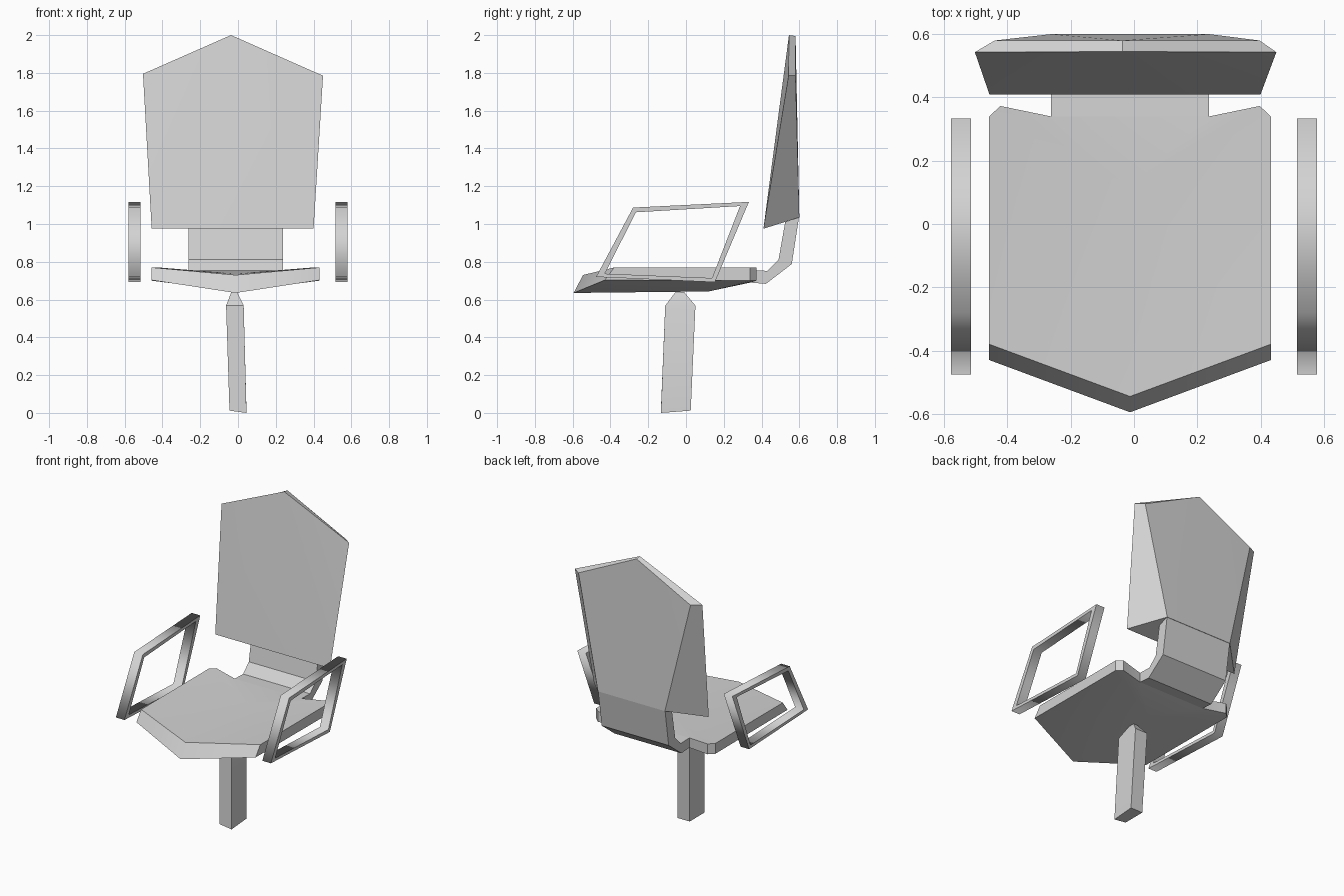
import bpy, bmesh, math

cube = bpy.data.objects.get("Cube")
if cube:
    bpy.data.objects.remove(cube, do_unlink=True)

grey = bpy.data.materials.new("light_grey")
grey.use_nodes = True
GREY = (0.65, 0.65, 0.65, 1)
grey.diffuse_color = GREY
for node in grey.node_tree.nodes:
    if node.type == 'BSDF_PRINCIPLED':
        node.inputs["Base Color"].default_value = GREY

CX = -0.0125  # centre line of seat and neck


def by_angle(edge):
    return edge.calc_face_angle(math.pi) > math.radians(30)


def by_side(edge):
    return any(abs(f.normal.x) > 0.9 for f in edge.link_faces)


def finish(name, bm, is_sharp=by_angle):
    """Turn a bmesh into a grey object, smooth except at sharp edges."""
    bmesh.ops.recalc_face_normals(bm, faces=bm.faces)
    bm.normal_update()
    for f in bm.faces:
        f.smooth = True
    for e in bm.edges:
        e.smooth = not is_sharp(e)
    mesh = bpy.data.meshes.new(name)
    bm.to_mesh(mesh)
    bm.free()
    mesh.materials.append(grey)
    obj = bpy.data.objects.new(name, mesh)
    bpy.context.scene.collection.objects.link(obj)
    return obj


def loft(bm, rings, closed=False):
    """Bridge rings of points with quads; returns the rings of vertices."""
    rings = [[bm.verts.new(p) for p in ring] for ring in rings]
    pairs = list(zip(rings, rings[1:]))
    if closed:
        pairs.append((rings[-1], rings[0]))
    for a, b in pairs:
        for i in range(len(a)):
            j = (i + 1) % len(a)
            bm.faces.new((a[i], a[j], b[j], b[i]))
    return rings


def fan(bm, hub, verts):
    for a, b in zip(verts, verts[1:]):
        bm.faces.new((hub, a, b))


# Seat: pointed front, shallow V section, notched rear corners
def seat_ring(tip, half):
    right = [(CX + x, y, z) for x, y, z in half]
    left = [(CX - x, y, z) for x, y, z in reversed(half)]
    return [(CX, *tip)] + right + left


bm = bmesh.new()
top = seat_ring((-0.545, 0.73), [(0.445, -0.38, 0.77), (0.445, 0.34, 0.77),
                                 (0.41, 0.373, 0.77), (0.25, 0.34, 0.755)])
bottom = seat_ring((-0.595, 0.635), [(0.445, -0.43, 0.703), (0.445, 0.34, 0.70),
                                     (0.41, 0.373, 0.70), (0.25, 0.34, 0.69)])
for ring, z in zip(loft(bm, [top, bottom]), (0.737, 0.643)):
    fan(bm, bm.verts.new((CX, 0.12, z)), ring + ring[:1])
finish("seat", bm)

# Neck: bent strap from the rear of the seat up to the backrest
profile = [(0.34, 0.755), (0.43, 0.752), (0.49, 0.812), (0.525, 1.01),
           (0.598, 1.035), (0.56, 0.788), (0.423, 0.683), (0.34, 0.69)]
bm = bmesh.new()
for ring in loft(bm, [[(CX + s * 0.25, y, z) for y, z in profile] for s in (-1, 1)]):
    bm.faces.new(ring)
finish("neck", bm)

# Backrest: five-sided front panel with a tapering back
bm = bmesh.new()
front = [(-0.037, 0.545, 2.0), (-0.503, 0.543, 1.795), (-0.457, 0.41, 0.975),
         (0.4, 0.41, 0.975), (0.45, 0.543, 1.785)]
back = [(-0.037, 0.58, 1.995), (-0.44, 0.58, 1.79), (CX - 0.25, 0.6, 1.035),
        (CX + 0.25, 0.6, 1.035), (0.397, 0.58, 1.785)]
for ring in loft(bm, [front, back]):
    fan(bm, ring[0], ring[1:])
finish("backrest", bm)

# Armrests: slanted four-sided loops
outer = [(-0.476, 0.72), (-0.28, 1.087), (0.333, 1.117), (0.153, 0.692)]
inner = [(-0.43, 0.737), (-0.265, 1.062), (0.286, 1.095), (0.138, 0.714)]
for name, s in (("left_armrest", 1), ("right_armrest", -1)):
    bm = bmesh.new()
    x0, x1 = s * 0.515, s * 0.579
    loft(bm, [[(x0, *o), (x1, *o), (x1, *i), (x0, *i)]
              for o, i in zip(outer, inner)], closed=True)
    finish(name, bm, by_side)


# Post: slightly leaning, with a tapered top
def rect(xa, xb, ya, yb, z, tilt=0):
    return [(xa, ya, z + tilt), (xb, ya, z), (xb, yb, z + tilt), (xa, yb, z + tilt)]


bm = bmesh.new()
rings = loft(bm, [rect(-0.045, 0.045, -0.133, 0.025, 0, 0.012),
                  rect(-0.063, 0.03, -0.11, 0.05, 0.568),
                  rect(-0.035, -0.005, -0.055, -0.01, 0.64)])
bm.faces.new(rings[0])
bm.faces.new(rings[-1])
finish("post", bm)
